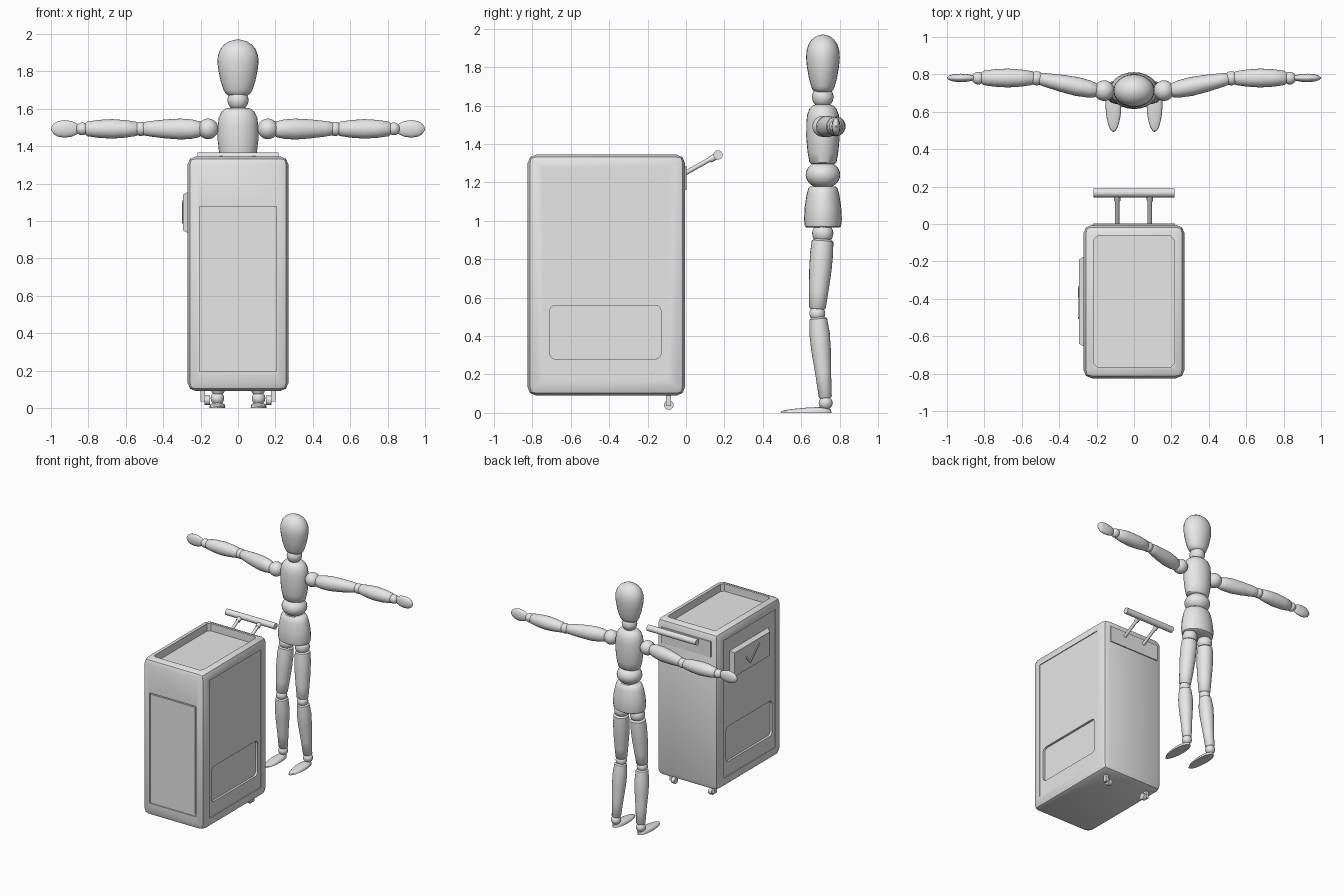
import bpy, bmesh, math
from mathutils import Vector, Matrix

if "Cube" in bpy.data.objects:
    bpy.data.objects.remove(bpy.data.objects["Cube"])

grey = bpy.data.materials.new("light_grey")
grey.diffuse_color = (0.8, 0.8, 0.8, 1)
grey.use_nodes = True
grey.node_tree.nodes["Principled BSDF"].inputs["Base Color"].default_value = grey.diffuse_color


def finish(name, bm, smooth=True):
    bmesh.ops.recalc_face_normals(bm, faces=bm.faces)
    me = bpy.data.meshes.new(name)
    bm.to_mesh(me)
    bm.free()
    me.materials.append(grey)
    ob = bpy.data.objects.new(name, me)
    bpy.context.collection.objects.link(ob)
    if smooth:
        bpy.ops.object.select_all(action='DESELECT')
        ob.select_set(True)
        bpy.context.view_layer.objects.active = ob
        bpy.ops.object.shade_smooth_by_angle(angle=math.radians(40))
    return ob


def box_bm(lo, hi, bevel=0.0, segs=1, axis=None):
    """Box between two corners; axis limits the bevel to edges along that axis."""
    lo, hi = Vector(lo), Vector(hi)
    bm = bmesh.new()
    bmesh.ops.create_cube(bm, size=1)
    for v in bm.verts:
        v.co = (lo + hi) / 2 + v.co * (hi - lo)
    if bevel:
        es = [e for e in bm.edges if axis is None or
              abs((e.verts[0].co - e.verts[1].co).normalized()[axis]) > 0.9]
        bmesh.ops.bevel(bm, geom=es, offset=bevel, segments=segs, profile=0.5, affect='EDGES')
    return bm


def box(name, lo, hi, bevel=0.0, segs=1, axis=None):
    return finish(name, box_bm(lo, hi, bevel, segs, axis), False)


def carve(target, lo, hi, bevel=0.0, segs=1, axis=None):
    """Cut a box-shaped recess into the target."""
    cutter = box("cutter", lo, hi, bevel, segs, axis)
    cutter.hide_render = True
    mod = target.modifiers.new("recess", 'BOOLEAN')
    mod.operation, mod.solver, mod.object = 'DIFFERENCE', 'EXACT', cutter
    bpy.context.view_layer.objects.active = target
    bpy.ops.object.modifier_apply(modifier=mod.name)
    bpy.data.objects.remove(cutter)


def lathe(name, p0, p1, profile, flat=(1, 1), n=24):
    """Turned shape from p0 to p1; profile holds (fraction, radius) pairs."""
    p0, p1 = Vector(p0), Vector(p1)
    d = p1 - p0
    if abs(d.z) > 0.7 * d.length:
        u = Vector((1, 0, 0))
    else:
        u = Vector((0, 0, 1))
    u = (u - d.normalized() * u.dot(d.normalized())).normalized()
    w = d.normalized().cross(u)
    bm = bmesh.new()
    rings = []
    for t, r in profile:
        c = p0 + d * t
        rings.append([bm.verts.new(c + u * (math.cos(a) * r * flat[0]) + w * (math.sin(a) * r * flat[1]))
                      for a in (2 * math.pi * i / n for i in range(n))])
    for a, b in zip(rings, rings[1:]):
        for i in range(n):
            bm.faces.new((a[i], a[(i + 1) % n], b[(i + 1) % n], b[i]))
    bm.faces.new(rings[0])
    bm.faces.new(rings[-1])
    return finish(name, bm)


def ball(name, c, r):
    bm = bmesh.new()
    r = Vector(r) if isinstance(r, tuple) else Vector((r, r, r))
    bmesh.ops.create_uvsphere(bm, u_segments=24, v_segments=16, radius=1)
    for v in bm.verts:
        v.co = Vector(c) + v.co * r
    return finish(name, bm)


def rod(name, p0, p1, r, n=16):
    return lathe(name, p0, p1, [(0, r), (1, r)], n=n)


# Cabinet shell with rounded edges and its recesses
cab = finish("cabinet", box_bm((-0.27, -0.825, 0.09), (0.27, -0.005, 1.345), 0.045, 2))
carve(cab, (-0.215, -0.765, 1.285), (0.215, -0.065, 1.4), 0.02, 1, 2)      # top tray
carve(cab, (-0.205, -0.9, 0.195), (0.205, -0.815, 1.078))                  # front door
for s in (-1, 1):
    def span(a, b):
        return min(s * a, s * b), max(s * a, s * b)
    a, b = span(0.264, 0.4)
    carve(cab, (a, -0.745, 0.17), (b, -0.095, 1.27))                       # side panel
    a, b = span(0.247, 0.4)
    carve(cab, (a, -0.71, 0.28), (b, -0.13, 0.56), 0.03, 3, 0)             # side pocket
bpy.ops.object.select_all(action='DESELECT')
cab.select_set(True)
bpy.context.view_layer.objects.active = cab
bpy.ops.object.shade_smooth_by_angle(angle=math.radians(40))

# Door leaf leaves a thin shadow gap around it
box("front_door", (-0.193, -0.82, 0.207), (0.193, -0.80, 1.066))

# Screen on the left side, tapering outward, with a tick mark
bm = box_bm((-0.294, -0.66, 0.93), (-0.26, -0.17, 1.16))
for v in bm.verts:
    if v.co.x < -0.28:
        v.co.y += 0.02 if v.co.y < -0.4 else -0.02
        v.co.z += 0.02 if v.co.z < 1.04 else -0.02
finish("screen", bm, False)
pts = [(-0.34, 1.05), (-0.39, 0.995), (-0.50, 1.10)]
for i in range(2):
    a, b = Vector((-0.296, *pts[i])), Vector((-0.296, *pts[i + 1]))
    d = b - a
    bm = box_bm((-0.004, -d.length / 2 - 0.006, -0.007), (0.004, d.length / 2 + 0.006, 0.007))
    bmesh.ops.transform(bm, verts=bm.verts, matrix=Matrix.Translation((a + b) / 2)
                        @ Matrix.Rotation(math.atan2(d.z, d.y), 4, 'X'))
    finish("tick_stroke", bm, False)

# Back plate and push handle
box("handle_plate", (-0.22, -0.02, 1.16), (0.22, 0.003, 1.285))
for x in (-0.09, 0.085):
    rod("handle_rod", (x, -0.01, 1.245), (x, 0.16, 1.34), 0.012)
    rod("handle_collar", (x, 0.125, 1.318), (x, 0.16, 1.338), 0.017)
rod("handle_bar", (-0.217, 0.167, 1.343), (0.217, 0.167, 1.343), 0.024)

# Castors under the rear edge
for s in (-1, 1):
    box("castor_stem", (s * 0.188 - 0.012, -0.103, 0.035), (s * 0.188 + 0.012, -0.077, 0.10))
    rod("castor_wheel", (s * 0.15, -0.09, 0.041), (s * 0.178, -0.09, 0.041), 0.025)

# Figure: head, neck, chest, waist, hips
Y = 0.713
lathe("head", (0, Y, 1.67), (0, Y, 1.97),
      [(0, 0.05), (0.04, 0.067), (0.1, 0.077), (0.25, 0.092), (0.45, 0.105), (0.6, 0.11), (0.72, 0.107),
       (0.83, 0.094), (0.91, 0.074), (0.965, 0.048), (0.99, 0.024), (1, 0.004)], (1, 0.8))
ball("neck", (0, 0.712, 1.645), 0.056)
lathe("chest", (0, Y, 1.295), (0, Y, 1.605),
      [(0, 0.075), (0.03, 0.088), (0.2, 0.1), (0.45, 0.109), (0.7, 0.108), (0.83, 0.103),
       (0.93, 0.088), (0.98, 0.07), (1, 0.05)], (1, 0.8))
ball("waist", (0, Y, 1.24), (0.095, 0.09, 0.072))
lathe("hips", (0, Y, 0.965), (0, Y, 1.18),
      [(0, 0.112), (0.03, 0.124), (0.2, 0.13), (0.5, 0.125), (0.8, 0.112), (0.95, 0.1), (1, 0.085)],
      (1, 0.76))

for s in (-1, 1):
    # Arm stretched sideways
    ball("shoulder", (s * 0.16, 0.713, 1.492), 0.055)
    lathe("upper_arm", (s * 0.195, 0.712, 1.49), (s * 0.51, 0.778, 1.493),
          [(0, 0.032), (0.03, 0.042), (0.15, 0.051), (0.35, 0.056), (0.6, 0.051), (0.85, 0.042),
           (0.97, 0.036), (1, 0.028)], (1, 0.9))
    ball("elbow", (s * 0.52, 0.779, 1.492), 0.038)
    lathe("forearm", (s * 0.535, 0.78, 1.492), (s * 0.815, 0.781, 1.492),
          [(0, 0.03), (0.03, 0.038), (0.25, 0.047), (0.5, 0.052), (0.75, 0.048), (0.97, 0.039),
           (1, 0.03)], (1, 0.97))
    ball("wrist", (s * 0.833, 0.78, 1.492), 0.034)
    lathe("hand", (s * 0.855, 0.781, 1.492), (s * 1.0, 0.781, 1.492),
          [(0, 0.022), (0.05, 0.03), (0.25, 0.042), (0.5, 0.047), (0.75, 0.041), (0.9, 0.028), (1, 0.006)],
          (1, 0.48))
    # Leg
    ball("hip_joint", (s * 0.07, 0.712, 0.935), 0.055)
    lathe("thigh", (s * 0.073, 0.712, 0.905), (s * 0.092, 0.684, 0.54),
          [(0, 0.042), (0.03, 0.056), (0.2, 0.06), (0.45, 0.058), (0.75, 0.05), (0.98, 0.043), (1, 0.036)])
    ball("knee", (s * 0.093, 0.684, 0.517), 0.041)
    lathe("shin", (s * 0.094, 0.688, 0.497), (s * 0.108, 0.726, 0.075),
          [(0, 0.036), (0.02, 0.046), (0.2, 0.053), (0.4, 0.051), (0.7, 0.041), (0.98, 0.034), (1, 0.026)])
    ball("ankle", (s * 0.11, 0.727, 0.052), 0.036)
    # Foot: flat sole, rising toward the heel
    bm = bmesh.new()
    bmesh.ops.create_uvsphere(bm, u_segments=24, v_segments=12, radius=1)
    for v in bm.verts:
        x, y, z = v.co
        v.co = (s * 0.11 + x * (0.042 + 0.004 * y), 0.625 + y * 0.133,
                math.sqrt(max(z, 0)) * (0.027 + 0.01 * y))
    bmesh.ops.remove_doubles(bm, verts=bm.verts, dist=1e-5)
    finish("foot", bm)
